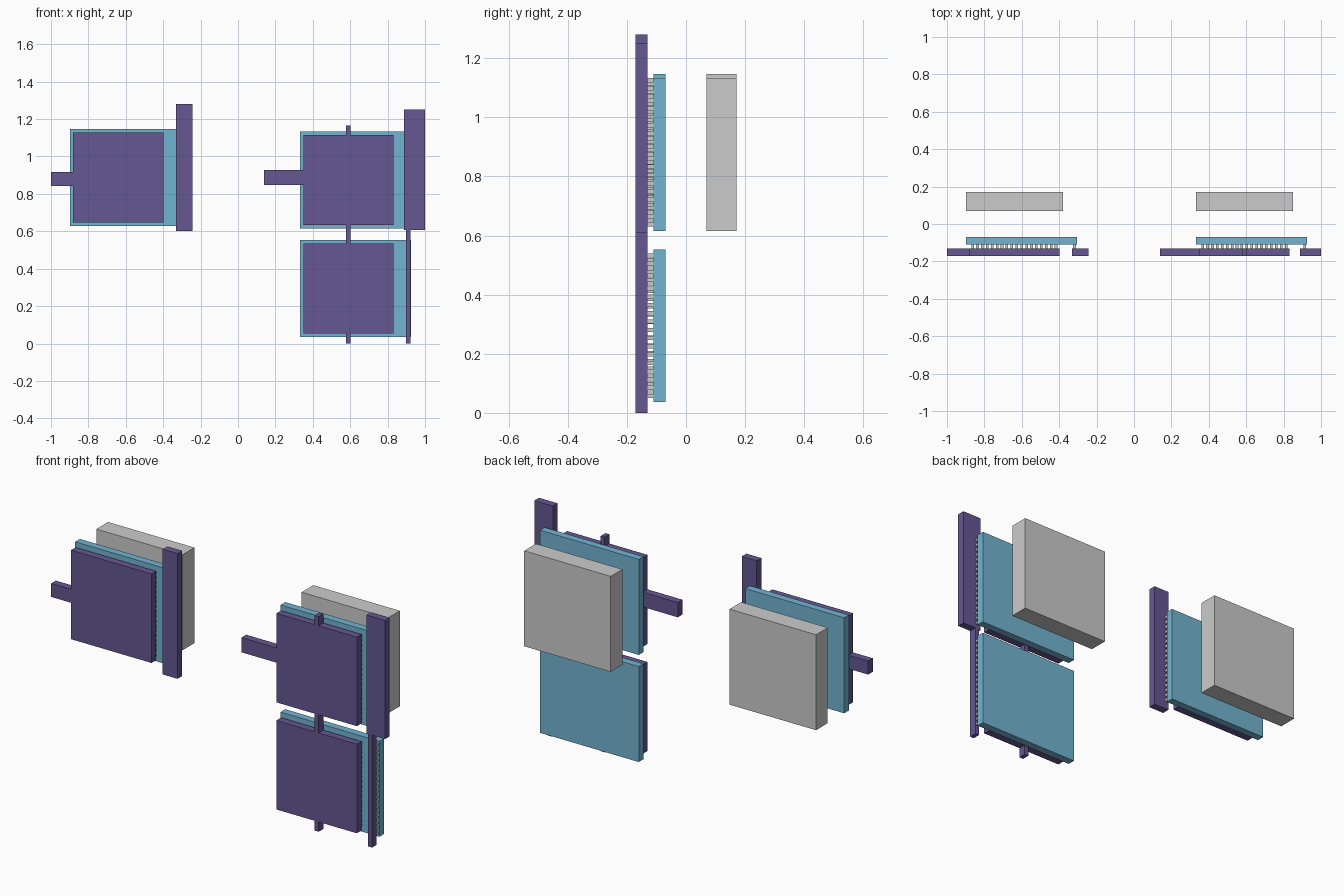
import bpy, bmesh

if "Cube" in bpy.data.objects:
    bpy.data.objects.remove(bpy.data.objects["Cube"])


def material(name, rgb):
    m = bpy.data.materials.new(name)
    m.diffuse_color = (*rgb, 1)
    m.use_nodes = True
    m.node_tree.nodes["Principled BSDF"].inputs["Base Color"].default_value = m.diffuse_color
    return m


PURPLE = material("purple", (0.13, 0.095, 0.29))
BLUE = material("blue", (0.17, 0.46, 0.64))
METAL_Y, POST_Y, PLATE_Y, BLOCK_Y = (-0.17, -0.13), (-0.13, -0.11), (-0.11, -0.07), (0.07, 0.17)


def boxes(name, spans, y, mat=None):
    """One object made of boxes given as (x0, x1, z0, z1) at a y range."""
    bm = bmesh.new()
    for x0, x1, z0, z1 in spans:
        vs = bmesh.ops.create_cube(bm, size=1)["verts"]
        for v in vs:
            v.co = (x1 if v.co.x > 0 else x0,
                    y[1] if v.co.y > 0 else y[0],
                    z1 if v.co.z > 0 else z0)
    me = bpy.data.meshes.new(name)
    bm.to_mesh(me)
    bm.free()
    ob = bpy.data.objects.new(name, me)
    bpy.context.collection.objects.link(ob)
    if mat:
        me.materials.append(mat)
    return ob


def cell(tag, x, z, block=True):
    """Electrode pad, contact posts, plate and rear block from the plate's lower left corner."""
    boxes(tag + "_pad", [(x + 0.017, x + 0.499, z + 0.017, z + 0.499)], METAL_Y, PURPLE)
    boxes(tag + "_plate", [(x, x + 0.592, z, z + 0.517)], PLATE_Y, BLUE)
    if block:
        boxes(tag + "_block", [(x, x + 0.518, z, z + 0.517)], BLOCK_Y)
    # grid of posts under the pad, one extra column under the side bar
    n, s = 18, 0.014
    pitch = (0.46 - s) / (n - 1)
    at = [0.028 + i * pitch for i in range(n)]
    grid = [(x + a, x + a + s, z + b, z + b + s) for a in at for b in at]
    m = 18
    col = [(x + 0.573, x + 0.573 + s, z + 0.014 + j * 0.028, z + 0.014 + j * 0.028 + s) for j in range(m)]
    boxes(tag + "_posts", grid + col, POST_Y)


cell("left", -0.898, 0.629)
cell("upper_right", 0.332, 0.616)
cell("lower_right", 0.332, 0.036, block=False)

# side leads
boxes("left_lead", [(-1.0, -0.881, 0.843, 0.916)], METAL_Y, PURPLE)
boxes("right_lead", [(0.14, 0.349, 0.848, 0.928)], METAL_Y, PURPLE)

# upright bars
boxes("left_bar", [(-0.332, -0.243, 0.602, 1.28)], METAL_Y, PURPLE)
boxes("right_bar", [(0.888, 1.0, 0.608, 1.25)], METAL_Y, PURPLE)
boxes("thin_bar", [(0.899, 0.922, 0.0, 0.608)], METAL_Y, PURPLE)

# short links above, between and below the right pads
boxes("pad_links", [(0.578, 0.602, a, b) for a, b in
                    ((1.115, 1.165), (0.535, 0.633), (0.0, 0.053))], METAL_Y, PURPLE)
